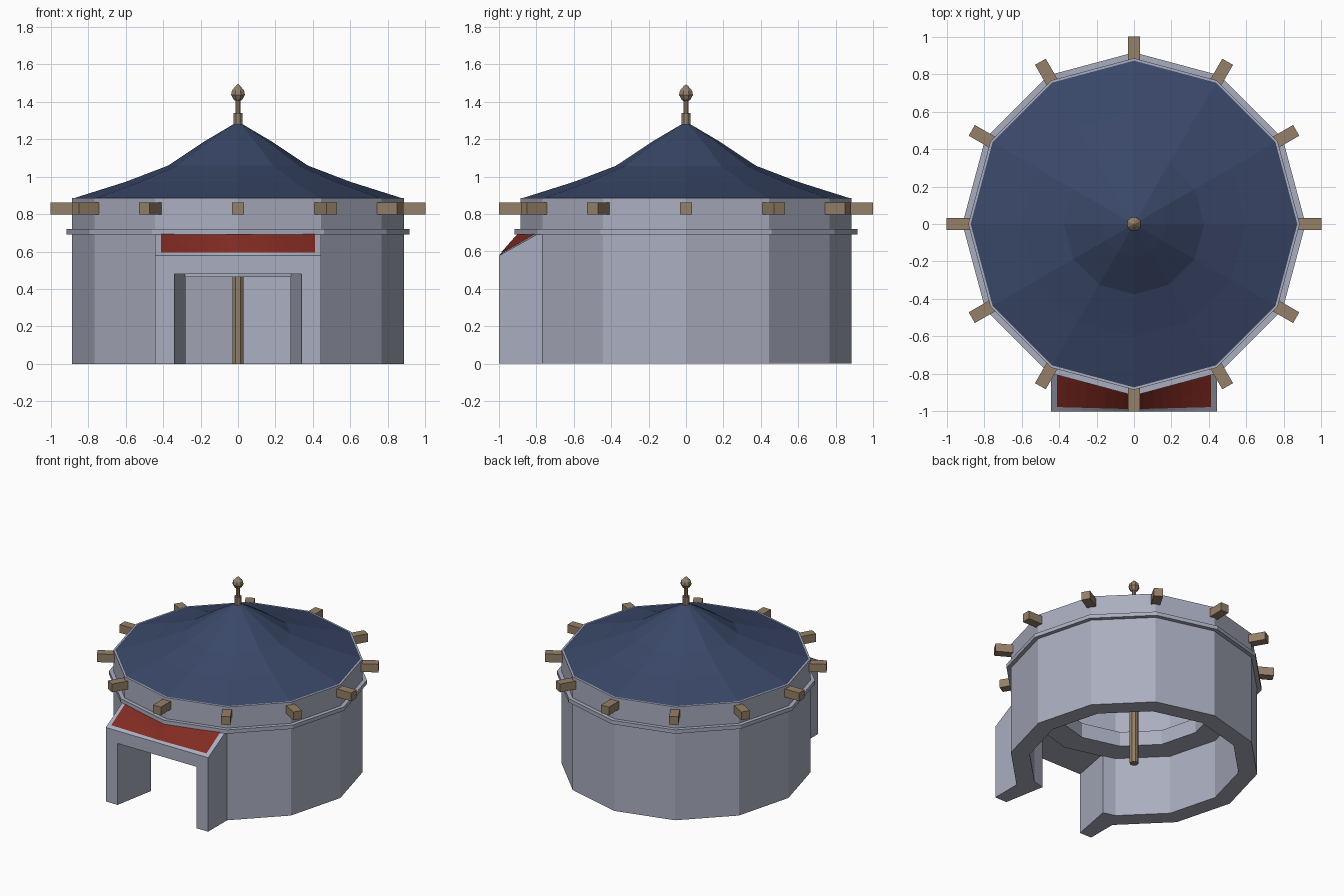
import bpy, bmesh, math
from mathutils import Vector, Matrix

if "Cube" in bpy.data.objects:
    bpy.data.objects.remove(bpy.data.objects["Cube"])

N = 12


def mat(name, rgb):
    m = bpy.data.materials.new(name)
    m.diffuse_color = (*rgb, 1)
    m.use_nodes = True
    m.node_tree.nodes["Principled BSDF"].inputs["Base Color"].default_value = m.diffuse_color
    return m


STONE = mat("grey plaster", (0.40, 0.42, 0.52))
ROOF = mat("blue roof", (0.042, 0.064, 0.14))
WOOD = mat("tan wood", (0.30, 0.215, 0.14))
RED = mat("red tile", (0.22, 0.024, 0.016))


def finish(name, bm, material):
    bmesh.ops.remove_doubles(bm, verts=bm.verts, dist=1e-5)
    bmesh.ops.recalc_face_normals(bm, faces=bm.faces)
    me = bpy.data.meshes.new(name)
    bm.to_mesh(me)
    bm.free()
    me.materials.append(material)
    ob = bpy.data.objects.new(name, me)
    bpy.context.collection.objects.link(ob)
    return ob


def polar(r, deg):
    a = math.radians(deg)
    return (r * math.cos(a), r * math.sin(a))


def lathe(name, profile, sides, material, closed=False, phase=0):
    """Revolve (radius, z) points around z."""
    bm = bmesh.new()
    rows = [[bm.verts.new((*polar(r, 360 * i / sides + phase), z)) for i in range(sides)]
            for r, z in profile]
    pairs = list(zip(rows, rows[1:])) + ([(rows[-1], rows[0])] if closed else [])
    for a, b in pairs:
        for i in range(sides):
            j = (i + 1) % sides
            bm.faces.new((a[i], a[j], b[j], b[i]))
    return finish(name, bm, material)


def ring(name, r_in, r_out, z0, z1, material):
    return lathe(name, [(r_out, z0), (r_out, z1), (r_in, z1), (r_in, z0)], N, material, True)


# Lower wall and porch sides: a C-shaped band swept up to the door top
R, RI, DOOR = 0.885, 0.75, 0.48
angles = range(-60, 241, 30)
outer = [(0.4425, -1), polar(R, -60)] + [polar(R, a) for a in angles]
outer += [polar(R, 240), (-0.4425, -1)]
inner = [(0.34, -1), (0.28, -0.675)] + [polar(RI, a) for a in angles]
inner += [(-0.28, -0.675), (-0.34, -1)]
bm = bmesh.new()
sections = [[bm.verts.new((*p, z)) for p, z in ((o, 0), (o, DOOR), (i, DOOR), (i, 0))]
            for o, i in zip(outer, inner)]
for s, t in zip(sections, sections[1:]):
    for k in range(4):
        m = (k + 1) % 4
        bm.faces.new((s[k], s[m], t[m], t[k]))
bm.faces.new(sections[0])
bm.faces.new(sections[-1])
finish("lower_wall", bm, STONE)

# Upper wall, inner ledge and cornice
ring("upper_wall", RI, R, DOOR, 0.885, STONE)
ring("inner_ledge", 0.57, 0.76, 0.465, 0.58, STONE)
ring("cornice", 0.86, 0.916, 0.69, 0.72, STONE)


# Porch roof surface: straight front eave, back edge following the wall
def porch_grid(bm, width, t0, t1, lift=0.0):
    rows = []
    for j in range(9):
        t = t0 + (t1 - t0) * j / 8
        row = []
        for k in range(17):
            u = width * (k / 8 - 1)
            back = -R + abs(u) * (R - 0.766)
            row.append(bm.verts.new((0.4425 * u, -1 + t * (back + 1), 0.578 + t * 0.13 + lift)))
        rows.append(row)
    return [bm.faces.new((a[k], a[k + 1], b[k + 1], b[k]))
            for a, b in zip(rows, rows[1:]) for k in range(16)]


bm = bmesh.new()
ext = bmesh.ops.extrude_face_region(bm, geom=porch_grid(bm, 1, 0, 1), use_keep_orig=True)
for g in ext["geom"]:
    if isinstance(g, bmesh.types.BMVert):
        g.co.z = DOOR
finish("porch_lintel", bm, STONE)

# Red roof panel, inset on the porch
bm = bmesh.new()
porch_grid(bm, 0.93, 0.1, 0.97, 0.004)
finish("porch_roof_panel", bm, RED)

# Main roof with a concave sweep
lathe("main_roof", [(0.872, 0.886), (0.6, 0.972), (0.375, 1.058), (0.176, 1.19), (0.0, 1.294)],
      N, ROOF)

# Beam ends at every wall corner
for i in range(N):
    bm = bmesh.new()
    bmesh.ops.create_cube(bm, size=1)
    bm.transform(Matrix.Rotation(math.radians(30 * i), 4, 'Z')
                 @ Matrix.Translation((0.9, 0, 0.831))
                 @ Matrix.Diagonal((0.2, 0.066, 0.064, 1)))
    finish("beam_end", bm, WOOD)

# Central post and finial
lathe("centre_post", [(0, 0), (0.032, 0), (0.032, 1.26), (0, 1.26)], 8, WOOD, phase=22.5)
lathe("finial", [(0, 1.26), (0.026, 1.26), (0.026, 1.34), (0.015, 1.34), (0.015, 1.405),
                 (0.026, 1.412), (0.04, 1.437), (0.035, 1.46), (0.015, 1.482), (0, 1.495)],
      8, WOOD, phase=22.5)
